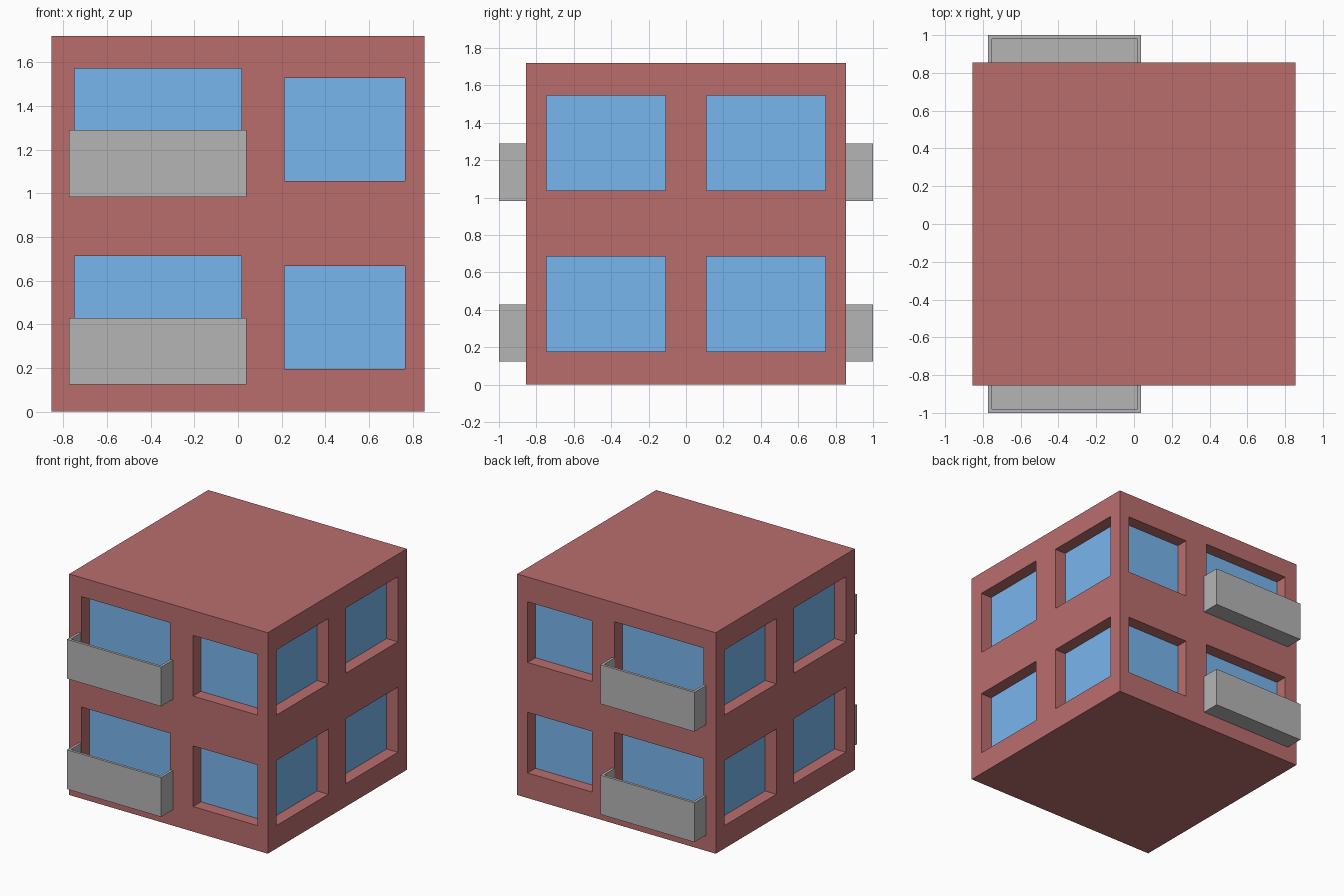
import bpy, bmesh
from mathutils import Matrix, Vector

if "Cube" in bpy.data.objects:
    bpy.data.objects.remove(bpy.data.objects["Cube"])

H = 0.855          # half width of the block
FLOOR = 0.86       # storey height
DEPTH = 0.097      # window recess
T = 0.02           # balcony wall thickness


def material(name, rgb):
    m = bpy.data.materials.new(name)
    m.diffuse_color = (*rgb, 1)
    m.use_nodes = True
    m.node_tree.nodes["Principled BSDF"].inputs["Base Color"].default_value = m.diffuse_color
    return m


def boxes(name, extents, mat=None):
    """One object made of boxes given as (x0, x1, y0, y1, z0, z1)."""
    bm = bmesh.new()
    for x0, x1, y0, y1, z0, z1 in extents:
        mid = Vector((x0 + x1, y0 + y1, z0 + z1)) / 2
        size = (abs(x1 - x0), abs(y1 - y0), abs(z1 - z0))
        bmesh.ops.create_cube(bm, size=1, matrix=Matrix.LocRotScale(mid, None, size))
    me = bpy.data.meshes.new(name)
    bm.to_mesh(me)
    bm.free()
    ob = bpy.data.objects.new(name, me)
    bpy.context.collection.objects.link(ob)
    if mat:
        me.materials.append(mat)
    return ob


def cut(target, cutter):
    """Subtract the cutter, bake the result and discard the cutter."""
    mod = target.modifiers.new("cut", 'BOOLEAN')
    mod.operation, mod.solver, mod.object = 'DIFFERENCE', 'EXACT', cutter
    bpy.context.view_layer.objects.active = target
    bpy.ops.object.modifier_apply(modifier=mod.name)
    bpy.data.objects.remove(cutter)


def openings(near, far):
    """Window boxes on all four walls between two distances from the centre."""
    out = []
    for z in (0, FLOOR):
        for s in (-1, 1):
            # front and back: balcony door and window
            out.append((-0.748, 0.015, s * near, s * far, z + 0.145, z + 0.712))
            out.append((0.212, 0.765, s * near, s * far, z + 0.195, z + 0.667))
            # left and right: a pair of windows
            for y0, y1 in ((-0.745, -0.11), (0.11, 0.745)):
                out.append((s * near, s * far, y0, y1, z + 0.178, z + 0.685))
    return out


brick = material("brick", (0.49, 0.152, 0.152))
glass = material("glass", (0.19, 0.465, 0.86))
concrete = material("concrete", (0.46, 0.46, 0.46))

# Brick block with recessed openings
walls = boxes("brick_walls", [(-H, H, -H, H, 0, 2 * FLOOR)], brick)
cut(walls, boxes("opening_cutter", openings(H - DEPTH - 0.002, H + 0.05)))

# Glass at the back of each recess
boxes("window_glass", openings(H - DEPTH - 0.004, H - DEPTH), glass)

# Hollow balconies, open towards the wall
outer, inner = [], []
for z in (0.123, 0.123 + FLOOR):
    for s in (-1, 1):
        outer.append((-0.773, 0.038, s * H, s, z, z + 0.306))
        inner.append((-0.773 + T, 0.038 - T, s * (H - 0.05), s * (1 - T), z + T, z + 0.4))
balconies = boxes("balconies", outer, concrete)
cut(balconies, boxes("balcony_cutter", inner))
